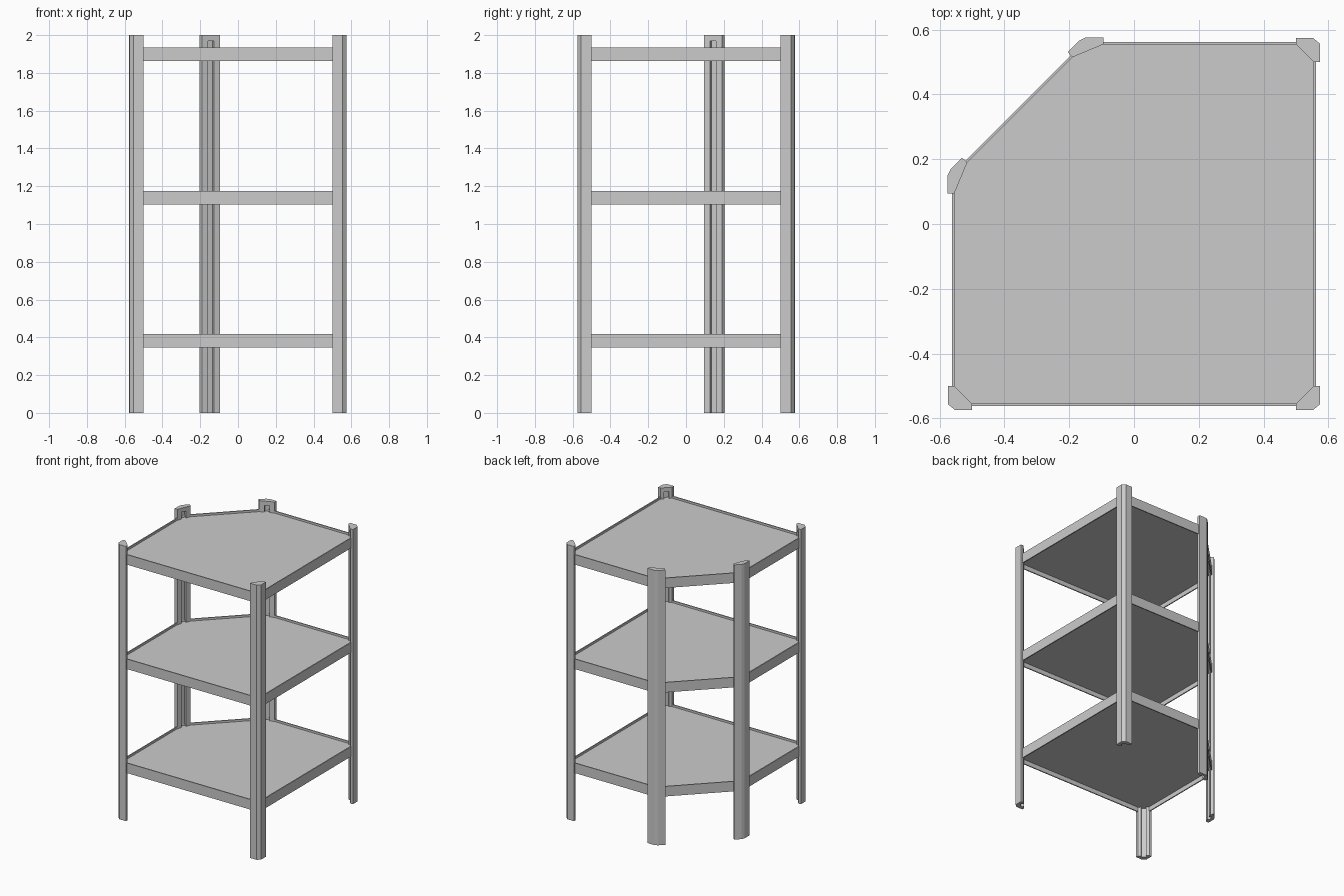
import bpy, bmesh
from mathutils import Vector

if "Cube" in bpy.data.objects:
    bpy.data.objects.remove(bpy.data.objects["Cube"])

HEIGHT, CAP_Z = 2.0, 1.97


def make_object(name, bm):
    bmesh.ops.recalc_face_normals(bm, faces=bm.faces)
    mesh = bpy.data.meshes.new(name)
    bm.to_mesh(mesh)
    bm.free()
    obj = bpy.data.objects.new(name, mesh)
    bpy.context.collection.objects.link(obj)
    return obj


def prism(bm, pts, z0, z1):
    low = [bm.verts.new((p[0], p[1], z0)) for p in pts]
    top = [bm.verts.new((p[0], p[1], z1)) for p in pts]
    bm.faces.new(low)
    bm.faces.new(top)
    for i in range(len(pts)):
        j = (i + 1) % len(pts)
        bm.faces.new((low[i], low[j], top[j], top[i]))


def grooved(pts, width=0.034, depth=0.02):
    # Cut a channel in the inner face (the edge from last point to the one before)
    a, b = Vector(pts[-2]), Vector(pts[-1])
    mid, u = (a + b) / 2, (b - a).normalized()
    n = Vector((-u.y, u.x))
    if n.dot(Vector(pts[1]) - mid) < 0:
        n = -n
    p, q = mid - u * width / 2, mid + u * width / 2
    return list(pts[:-1]) + [p, p + n * depth, q + n * depth, q, pts[-1]]


def post(name, pts):
    bm = bmesh.new()
    prism(bm, grooved(pts), 0, CAP_Z)
    prism(bm, pts, CAP_Z, HEIGHT)
    make_object(name, bm)


def outline(inset):
    # Square shelf outline with the back left corner cut off
    c = 0.562 - inset
    k = 0.716 - 1.4142 * inset
    return [(-c, -c), (c, -c), (c, c), (c - k, c), (-c, k - c)]


# Corner posts
corner = [(0.5, 0.575), (0.552, 0.575), (0.575, 0.556),
          (0.575, 0.5), (0.555, 0.5), (0.5, 0.555)]
for name, sx, sy in (("front_right_post", 1, -1),
                     ("front_left_post", -1, -1),
                     ("back_right_post", 1, 1)):
    post(name, [(x * sx, y * sy) for x, y in corner])

# Posts at both ends of the cut corner
angled = [(-0.094, 0.576), (-0.15, 0.576), (-0.171, 0.565),
          (-0.205, 0.531), (-0.19, 0.515), (-0.094, 0.555)]
post("back_left_post", angled)
post("left_back_post", [(-y, -x) for x, y in angled])

# Shelves: thin rail frame around a recessed panel
for i, (z0, z1) in enumerate(((0.345, 0.418), (1.102, 1.175), (1.862, 1.935))):
    bm = bmesh.new()
    loops = [[bm.verts.new((x, y, z)) for x, y in outline(d)]
             for d, z in ((0, z0), (0, z1), (0.008, z1), (0.008, z0))]
    for a, b in zip(loops, loops[1:] + loops[:1]):
        for k in range(5):
            m = (k + 1) % 5
            bm.faces.new((a[k], a[m], b[m], b[k]))
    make_object(f"shelf_frame_{i + 1}", bm)

    bm = bmesh.new()
    prism(bm, outline(0.008), z0 + 0.033, z1 - 0.015)
    make_object(f"shelf_panel_{i + 1}", bm)
